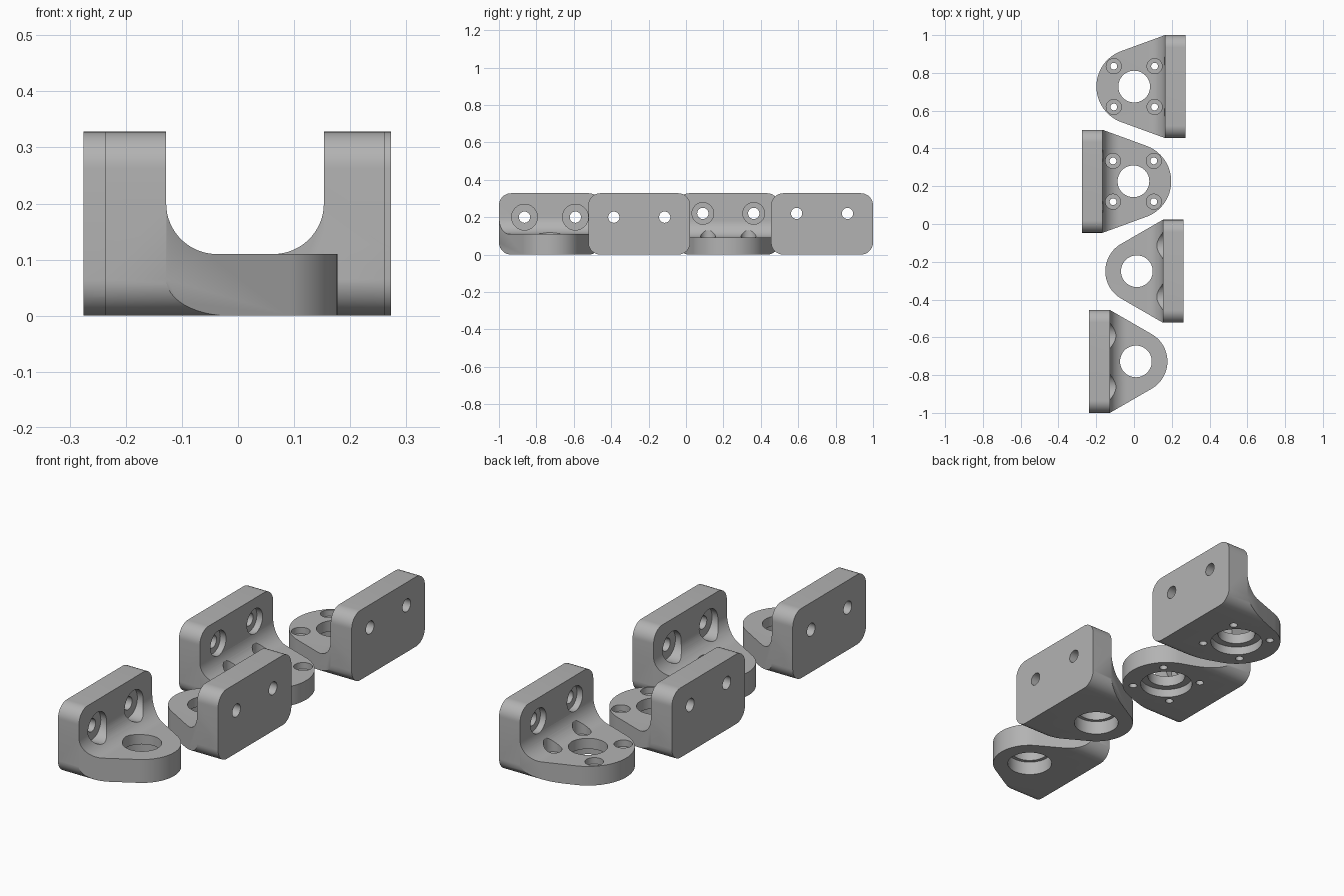
import bpy, bmesh, math

if "Cube" in bpy.data.objects:
    bpy.data.objects.remove(bpy.data.objects["Cube"])

grey = bpy.data.materials.new("bracket_grey")
grey.diffuse_color = (0.45, 0.45, 0.45, 1)
grey.use_nodes = True
grey.node_tree.nodes["Principled BSDF"].inputs["Base Color"].default_value = grey.diffuse_color

HALF, HEIGHT, CORNER, FILLET = 0.2725, 0.328, 0.065, 0.09
PLATE = 0.109  # plate thickness


def arc(cx, cy, r, a0, a1, n):
    return [(cx + r * math.cos(math.radians(a0 + (a1 - a0) * i / n)),
             cy + r * math.sin(math.radians(a0 + (a1 - a0) * i / n))) for i in range(n + 1)]


def prism(name, pts, axis, lo, hi):
    """Extrude a 2D outline along an axis; the outline uses the other two axes in order."""
    def place(p, d):
        return {"x": (d, p[0], p[1]), "y": (p[0], d, p[1]), "z": (p[0], p[1], d)}[axis]
    bm = bmesh.new()
    low = [bm.verts.new(place(p, lo)) for p in pts]
    high = [bm.verts.new(place(p, hi)) for p in pts]
    bm.faces.new(low)
    bm.faces.new(high)
    for i in range(len(pts)):
        j = (i + 1) % len(pts)
        bm.faces.new((low[i], low[j], high[j], high[i]))
    bmesh.ops.recalc_face_normals(bm, faces=bm.faces)
    me = bpy.data.meshes.new(name)
    bm.to_mesh(me)
    bm.free()
    me.materials.append(grey)
    ob = bpy.data.objects.new(name, me)
    bpy.context.collection.objects.link(ob)
    return ob


def cylinder(a, b, r, axis, lo, hi):
    return prism("cutter", arc(a, b, r, 0, 360, 48)[:-1], axis, lo, hi)


def combine(ob, other, operation):
    mod = ob.modifiers.new("cut", "BOOLEAN")
    mod.operation, mod.solver, mod.object = operation, "EXACT", other
    bpy.context.view_layer.update()
    me = bpy.data.meshes.new_from_object(ob.evaluated_get(bpy.context.evaluated_depsgraph_get()))
    ob.modifiers.clear()
    ob.data = me
    bpy.data.objects.remove(other)


def bracket(name, loc, flip, back, nose, thick, bolt_z, bolt_r, bore_r, bore_z, screws):
    inner = back + PLATE
    # plan outline: plate with straight sides running tangent into the round nose
    t = math.degrees(math.atan2(HALF, inner) - math.acos(nose / math.hypot(inner, HALF)))
    plan = [(back, HALF), (back, -HALF), (inner, -HALF)] + arc(0, 0, nose, -t, t, 40) + [(inner, HALF)]
    ob = prism(name, plan, "z", -0.1, 0.5)
    # L-shaped side profile with the inside fillet
    ell = [(-0.5, 0), (0.5, 0), (0.5, thick)]
    ell += arc(inner + FILLET, thick + FILLET, FILLET, 270, 180, 16)
    ell += [(inner, HEIGHT), (-0.5, HEIGHT)]
    combine(ob, prism("side", ell, "y", -0.5, 0.5), "INTERSECT")
    # rounded corners of the plate
    w, h, c = HALF - CORNER, HEIGHT - CORNER, CORNER
    rounded = (arc(w, h, c, 0, 90, 12) + arc(-w, h, c, 90, 180, 12)
               + arc(-w, c, c, 180, 270, 12) + arc(w, c, c, 270, 360, 12))
    combine(ob, prism("corners", rounded, "x", -0.6, 0.6), "INTERSECT")
    # bearing hole with a wider recess underneath
    cuts = [cylinder(0, 0, 0.084, "z", -0.1, 0.4), cylinder(0, 0, bore_r, "z", -0.1, bore_z)]
    # counterbored bolt holes through the plate
    for s in (-1, 1):
        cuts.append(cylinder(s * 0.136, bolt_z, 0.03, "x", -0.5, inner + 0.1))
        cuts.append(cylinder(s * 0.136, bolt_z, bolt_r, "x", inner - 0.03, inner + 0.12))
        # counterbored screw holes around the bearing hole
        if screws:
            for u in (-1, 1):
                cuts.append(cylinder(u * 0.108, s * 0.108, 0.018, "z", -0.1, 0.3))
                cuts.append(cylinder(u * 0.108, s * 0.108, 0.04, "z", thick - 0.03, 0.3))
    for cut in cuts:
        combine(ob, cut, "DIFFERENCE")
    ob.location = (loc[0], loc[1], 0)
    ob.rotation_euler.z = math.pi if flip else 0
    bpy.ops.object.select_all(action="DESELECT")
    ob.select_set(True)
    bpy.context.view_layer.objects.active = ob
    bpy.ops.object.shade_smooth_by_angle(angle=math.radians(30))


small = (-0.247, 0.167, 0.11, 0.20, 0.069, 0.1, 0.065, False)
large = (-0.272, 0.20, 0.09, 0.22, 0.058, 0.117, 0.04, True)
bracket("small_bracket_front", (0.01, -0.7275), False, *small)
bracket("small_bracket_rear", (0.015, -0.25), True, *small)
bracket("large_bracket_front", (-0.003, 0.226), False, *large)
bracket("large_bracket_rear", (0.001, 0.7275), True, *large)
